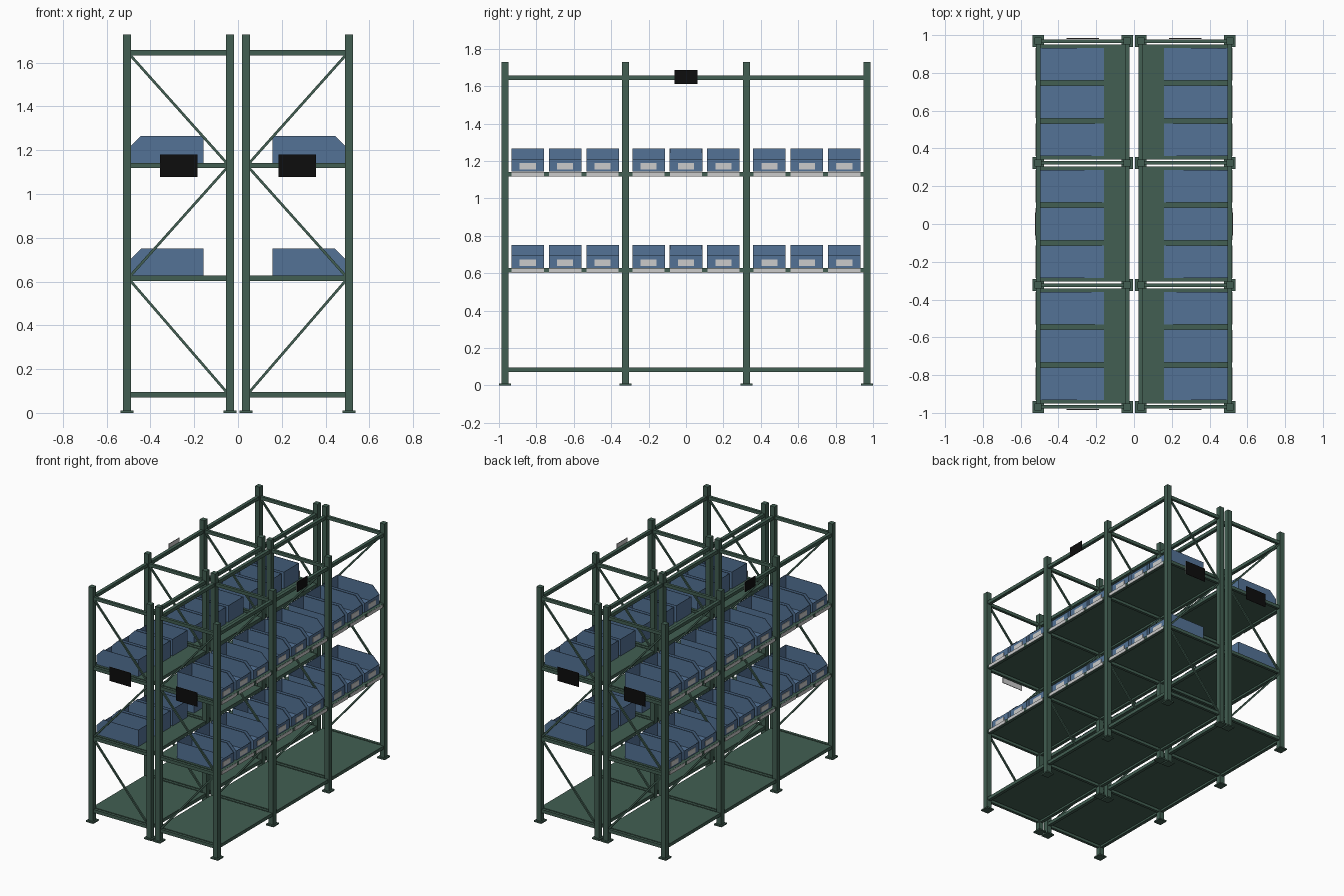
import bpy, bmesh
from mathutils import Vector, Matrix

if "Cube" in bpy.data.objects:
    bpy.data.objects.remove(bpy.data.objects["Cube"])

def material(name, rgb):
    m = bpy.data.materials.new(name)
    m.diffuse_color = (*rgb, 1)
    m.use_nodes = True
    m.node_tree.nodes["Principled BSDF"].inputs["Base Color"].default_value = m.diffuse_color
    return m

GREEN = material("green_paint", (0.054, 0.114, 0.084))
BLUE = material("blue_plastic", (0.087, 0.171, 0.305))
BLACK = material("black_board", (0.004, 0.004, 0.004))
PALE = material("pale_label", (0.66, 0.66, 0.66))

def add_box(bm, center, size):
    mat = Matrix.Translation(center) @ Matrix.Diagonal((*size, 1))
    bmesh.ops.create_cube(bm, size=1, matrix=mat)

def add_bar(bm, a, b, width):
    # square bar between two points
    a, b = Vector(a), Vector(b)
    d = b - a
    mat = (Matrix.Translation((a + b) / 2) @ d.to_track_quat('Z', 'Y').to_matrix().to_4x4()
           @ Matrix.Diagonal((width, width, d.length, 1)))
    bmesh.ops.create_cube(bm, size=1, matrix=mat)

def finish(name, bm, mat, thickness=0):
    # right-hand rack is modelled, the left one is its mirror image
    me = bpy.data.meshes.new(name)
    bm.to_mesh(me)
    bm.free()
    me.materials.append(mat)
    ob = bpy.data.objects.new(name, me)
    bpy.context.collection.objects.link(ob)
    if thickness:
        s = ob.modifiers.new("wall", 'SOLIDIFY')
        s.thickness, s.offset = thickness, -1
    ob.modifiers.new("other_rack", 'MIRROR').use_mirror_merge = False
    return ob

XI, XO = 0.036, 0.507                    # inner and outer post lines
XM = (XI + XO) / 2
POST, BEAM, H = 0.037, 0.024, 1.728
FRAMES = (-0.968, -0.324, 0.324, 0.968)
LEVELS = (0.083, 0.615, 1.13, 1.645)
BAYS = list(zip(FRAMES, FRAMES[1:]))
BINS = [c + o for c in (-0.646, 0, 0.646) for o in (-0.2, 0, 0.2)]

# posts and foot plates
posts, feet = bmesh.new(), bmesh.new()
for x in (XI, XO):
    for y in FRAMES:
        add_box(posts, (x, y, H / 2 + 0.005), (POST, POST, H - 0.01))
        add_box(feet, (x, y, 0.005), (0.06, 0.064, 0.01))
finish("posts", posts, GREEN)
finish("foot_plates", feet, GREEN)

# long beams, cross beams and shelf decks
long_beams, cross_beams, decks = bmesh.new(), bmesh.new(), bmesh.new()
for z in LEVELS:
    for y0, y1 in BAYS:
        span = y1 - y0 - POST
        for x in (XI, XO):
            add_box(long_beams, (x, (y0 + y1) / 2, z), (0.024, span, BEAM))
        if z != LEVELS[-1]:
            add_box(decks, (XM, (y0 + y1) / 2, z + 0.007), (XO - XI - 0.02, span, 0.01))
    for y in FRAMES:
        add_box(cross_beams, (XM, y, z), (XO - XI - POST, 0.02, BEAM))
finish("long_beams", long_beams, GREEN)
finish("cross_beams", cross_beams, GREEN)
finish("shelf_decks", decks, GREEN)

# zigzag diagonal braces in every end frame
braces = bmesh.new()
xa, xb = XI + 0.016, XO - 0.016
for y in FRAMES:
    for (x0, z0), (x1, z1) in (((xa, 0.095), (xb, 0.603)),
                               ((xb, 0.627), (xa, 1.118)),
                               ((xa, 1.142), (xb, 1.633))):
        add_bar(braces, (x0, y, z0), (x1, y, z1), 0.012)
finish("diagonal_braces", braces, GREEN)

# open storage bins with a cut-down front, their labels and the shelf strips
bins, labels, strips = bmesh.new(), bmesh.new(), bmesh.new()
PROFILE = [(0.158, 0), (0.498, 0), (0.498, 0.068), (0.443, 0.123), (0.158, 0.123)]
for z in LEVELS[1:3]:
    base = z + 0.0125
    for y in BINS:
        near = [bins.verts.new((px, y - 0.087, base + pz)) for px, pz in PROFILE]
        far = [bins.verts.new((px, y + 0.087, base + pz)) for px, pz in PROFILE]
        bins.faces.new(near)
        bins.faces.new(far[::-1])
        for i, j in ((0, 1), (1, 2), (4, 0)):      # floor, front lip, back wall
            bins.faces.new((near[j], near[i], far[i], far[j]))
        add_box(labels, (0.499, y, base + 0.029), (0.003, 0.086, 0.036))
        add_box(strips, (XO + 0.0135, y, z - 0.001), (0.003, 0.172, 0.024))
finish("storage_bins", bins, BLUE, 0.003)
finish("bin_labels", labels, PALE)
finish("shelf_label_strips", strips, PALE)

# blank boards on the ends and along the aisle sides, with pale backs
boards, backs = bmesh.new(), bmesh.new()
for s in (-1, 1):
    add_box(boards, (0.271, s * 0.9825, 1.13), (0.172, 0.002, 0.103))
    add_box(backs, (0.271, s * 0.9805, 1.13), (0.172, 0.002, 0.103))
add_box(boards, (XO + 0.0155, 0, 1.65), (0.002, 0.124, 0.075))
add_box(backs, (XO + 0.0135, 0, 1.65), (0.002, 0.124, 0.075))
finish("sign_boards", boards, BLACK)
finish("sign_backs", backs, PALE)
